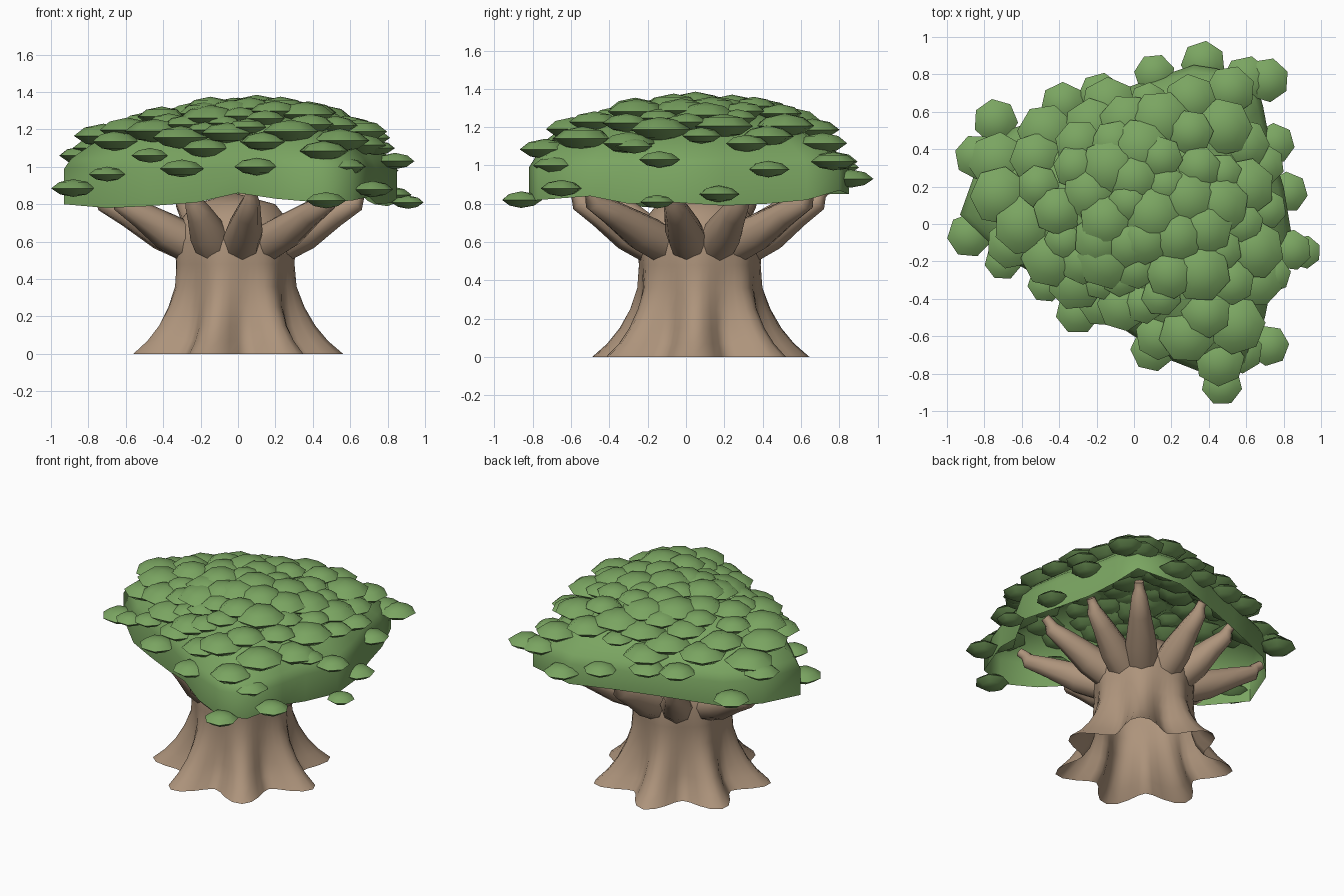
import bpy, bmesh, math, random
from mathutils import Vector
from math import sin, cos, tau, radians

random.seed(4)
if "Cube" in bpy.data.objects:
    bpy.data.objects.remove(bpy.data.objects["Cube"], do_unlink=True)


def material(name, rgb):
    mat = bpy.data.materials.new(name)
    mat.use_nodes = True
    mat.diffuse_color = (*rgb, 1)
    mat.node_tree.nodes["Principled BSDF"].inputs["Base Color"].default_value = (*rgb, 1)
    return mat


bark = material("bark brown", (0.42, 0.295, 0.2))
leaf = material("leaf green", (0.195, 0.375, 0.12))


def finish(bm, name, mat, angle):
    """Turn a bmesh into a smooth object whose steep edges stay sharp."""
    bmesh.ops.recalc_face_normals(bm, faces=bm.faces)
    mesh = bpy.data.meshes.new(name)
    bm.to_mesh(mesh)
    bm.free()
    mesh.materials.append(mat)
    for poly in mesh.polygons:
        poly.use_smooth = True
    mesh.set_sharp_from_angle(angle=radians(angle))
    obj = bpy.data.objects.new(name, mesh)
    bpy.context.collection.objects.link(obj)
    return obj


def skin(bm, rings, start=None, end=None):
    """Bridge closed rings of points; optional points close the two ends."""
    loops = [[bm.verts.new(p) for p in ring] for ring in rings]
    n = len(loops[0])
    for low, high in zip(loops, loops[1:]):
        for i in range(n):
            j = (i + 1) % n
            bm.faces.new((low[i], low[j], high[j], high[i]))
    for loop, tip in ((loops[0], start), (loops[-1], end)):
        if tip is not None:
            v = bm.verts.new(tip)
            for i in range(n):
                bm.faces.new((loop[i], loop[(i + 1) % n], v))


def lerp_table(table, t):
    for (a, va), (b, vb) in zip(table, table[1:]):
        if t <= b:
            return va + (vb - va) * (t - a) / (b - a)
    return table[-1][1]


# Canopy rim, counter-clockwise: plan position and height
CENTRE = Vector((0.05, 0.05))
RIM = [Vector(p) for p in (
    (0.85, -0.1, 0.81), (0.8, 0.2, 0.79), (0.73, 0.42, 0.8), (0.69, 0.63, 0.82),
    (0.64, 0.8, 0.87), (0.32, 0.85, 0.85), (0.02, 0.75, 0.85), (-0.3, 0.64, 0.84),
    (-0.65, 0.51, 0.82), (-0.83, 0.33, 0.82), (-0.93, 0.05, 0.8), (-0.7, -0.17, 0.78),
    (-0.48, -0.3, 0.79), (-0.22, -0.45, 0.81), (0, -0.6, 0.86), (0.2, -0.73, 0.83),
    (0.43, -0.82, 0.81), (0.61, -0.77, 0.82), (0.7, -0.5, 0.84), (0.74, -0.3, 0.8))]
OUTLINE = [p.to_2d() for p in RIM]
DOME = [(0, 1.3), (0.4, 1.275), (0.65, 1.215), (0.85, 1.12), (0.96, 1.045), (1, 0.99)]


def reach(angle):
    """Distance from the canopy centre to its outline in one direction."""
    polar = sorted((math.atan2(d.y, d.x) % tau, d.length) for d in (p - CENTRE for p in OUTLINE))
    wrap = [(polar[-1][0] - tau, polar[-1][1])] + polar + [(polar[0][0] + tau, polar[0][1])]
    return lerp_table(wrap, angle % tau)


# Canopy shell: open below, wavy rim, low dome above
bm = bmesh.new()
rings = [RIM]
for t, z in reversed(DOME[1:]):
    rings.append([(*(CENTRE + (p - CENTRE) * t), z) for p in OUTLINE])
skin(bm, rings, end=(*CENTRE, DOME[0][1]))
finish(bm, "canopy_shell", leaf, 65)

# Leaf clumps: flattened seven-sided lenses
CLUMP = [(0.6, -0.27), (1, 0), (0.64, 0.28)]


def clump(bm, x, y, z, r):
    turn = random.random() * tau
    rings = [[(x + r * s * cos(turn + tau * i / 7), y + r * s * sin(turn + tau * i / 7), z + r * h)
              for i in range(7)] for s, h in CLUMP]
    skin(bm, rings, (x, y, z - 0.38 * r), (x, y, z + 0.41 * r))


bm = bmesh.new()
EDGE_CLUMPS = (
    (-0.88, -0.06, 0.885, 0.12), (-0.7, -0.2, 0.96, 0.1), (0.47, -0.86, 0.82, 0.11),
    (0.72, -0.65, 0.88, 0.11), (0.91, -0.15, 0.81, 0.09), (0.82, 0.17, 0.85, 0.11),
    (0.71, 0.77, 1.02, 0.12), (0.37, 0.86, 0.93, 0.12), (0.11, 0.8, 0.99, 0.11),
    (-0.18, 0.69, 1.03, 0.12), (-0.38, 0.64, 1.04, 0.12), (-0.74, 0.55, 0.91, 0.12),
    (-0.84, 0.36, 1.06, 0.12), (-0.3, -0.47, 0.99, 0.12), (0.1, -0.67, 1, 0.12),
    (0.6, 0.77, 1.02, 0.13), (0.75, 0.43, 0.98, 0.11), (-0.47, -0.32, 1.06, 0.1),
    (0.84, -0.14, 1.03, 0.11), (0.57, -0.68, 1, 0.12), (0.74, -0.27, 1.1, 0.1))
for spec in EDGE_CLUMPS:
    clump(bm, *spec)
COUNT = 66
for i in range(COUNT):
    t = 0.92 * math.sqrt((i + 0.3) / COUNT)
    a = i * radians(137.5)
    r = reach(a) * t
    clump(bm, CENTRE.x + r * cos(a), CENTRE.y + r * sin(a),
          lerp_table(DOME, t) + random.uniform(0.005, 0.035), random.uniform(0.11, 0.18) - 0.02 * t)
finish(bm, "leaf_clumps", leaf, 45)

# Trunk: seven root lobes fading upward, open underneath
TRUNK = [(0, 0.49, 0.19), (0.07, 0.425, 0.18), (0.15, 0.378, 0.15), (0.25, 0.342, 0.1),
         (0.36, 0.318, 0.05), (0.48, 0.315, 0.025), (0.6, 0.325, 0.01), (0.7, 0.3, 0),
         (0.8, 0.22, 0)]
AXIS = Vector((-0.02, 0.07))
ROOT_TURN = radians(48)
bm = bmesh.new()
rings = []
for z, r, flare in TRUNK:
    ring = []
    for i in range(56):
        a = tau * i / 56
        d = r * (1 + flare * cos(7 * a))
        ring.append((AXIS.x + d * cos(a + ROOT_TURN), AXIS.y + d * sin(a + ROOT_TURN), z))
    rings.append(ring)
skin(bm, rings, end=(*AXIS, 0.86))
finish(bm, "trunk", bark, 50)

# Branches: tapered limbs with a short upturned twig at the tip
LIMB = [(0, 0.59, 0.105), (0.3, 0.655, 0.1), (0.65, 0.75, 0.07), (0.9, 0.81, 0.05),
        (0.93, 0.85, 0.034), (1, 0.88, 0.03)]
for n, deg in enumerate((20, 48, 85, 118, 160, 197, 243, 278, 312, 348)):
    a = radians(deg)
    out, side = Vector((cos(a), sin(a), 0)), Vector((-sin(a), cos(a), 0))
    span = min(0.88 * reach(a), 0.8) - 0.25
    path = [Vector((*AXIS, z)) + out * (0.25 + span * s) for s, z, _ in LIMB]
    rings = []
    for k, p in enumerate(path):
        along = (path[min(k + 1, len(path) - 1)] - path[max(k - 1, 0)]).normalized()
        up = along.cross(side) * -1
        r = LIMB[k][2]
        rings.append([p + (side * cos(tau * i / 8) + up * sin(tau * i / 8)) * r for i in range(8)])
    bm = bmesh.new()
    skin(bm, rings, path[0], path[-1])
    finish(bm, f"branch_{n + 1}", bark, 50)
